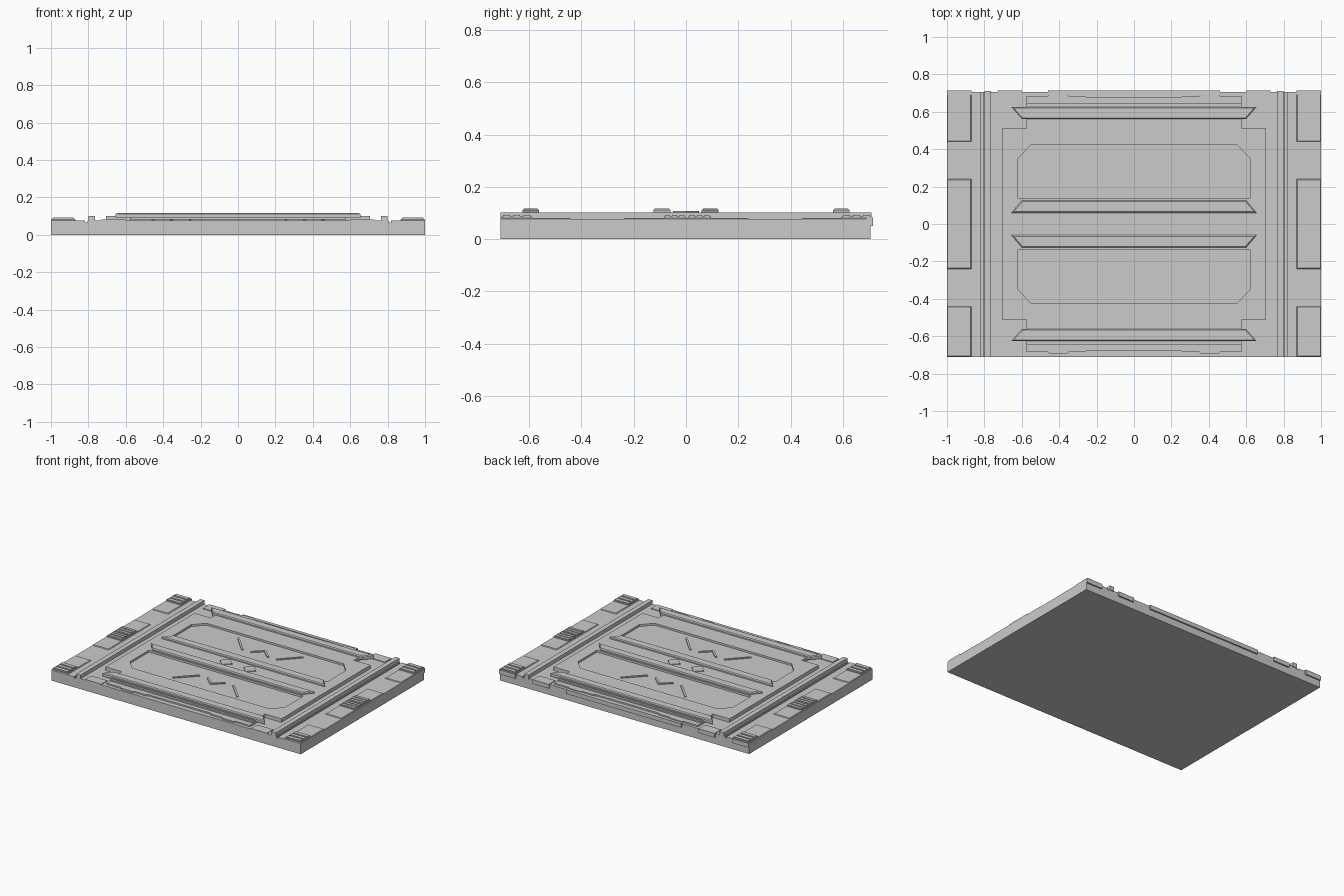
import bpy, bmesh
from math import radians
from mathutils import Matrix

if "Cube" in bpy.data.objects:
    bpy.data.objects.remove(bpy.data.objects["Cube"])


def prism(name, pts, z0, z1, inset=0.0):
    """Extruded outline; inset shrinks the top rim into a small bevel."""
    bm = bmesh.new()
    face = bm.faces.new([bm.verts.new((x, y, z0)) for x, y in pts])
    top = bmesh.ops.extrude_face_region(bm, geom=[face])["geom"]
    for v in top:
        if isinstance(v, bmesh.types.BMVert):
            v.co.z = z1
    bmesh.ops.recalc_face_normals(bm, faces=bm.faces)
    if inset:
        zt = max(z0, z1)
        rim = [e for e in bm.edges if all(abs(v.co.z - zt) < 1e-6 for v in e.verts)]
        bmesh.ops.bevel(bm, geom=rim, offset=inset, segments=1, affect='EDGES')
    me = bpy.data.meshes.new(name)
    bm.to_mesh(me)
    bm.free()
    ob = bpy.data.objects.new(name, me)
    bpy.context.collection.objects.link(ob)
    return ob


def box(name, x0, x1, y0, y1, z0, z1, inset=0.0):
    x0, x1 = sorted((x0, x1))
    y0, y1 = sorted((y0, y1))
    return prism(name, [(x0, y0), (x1, y0), (x1, y1), (x0, y1)], z0, z1, inset)


def bar(name, a, b, w, z0, z1):
    """Thin bar between two points in plan."""
    dx, dy = b[0] - a[0], b[1] - a[1]
    l = (dx * dx + dy * dy) ** 0.5
    nx, ny = -dy / l * w / 2, dx / l * w / 2
    return prism(name, [(a[0] - nx, a[1] - ny), (b[0] - nx, b[1] - ny),
                        (b[0] + nx, b[1] + ny), (a[0] + nx, a[1] + ny)], z0, z1)


def cut(target, cutter):
    m = target.modifiers.new("cut", 'BOOLEAN')
    m.operation, m.solver, m.object = 'DIFFERENCE', 'EXACT', cutter
    cutter.hide_render = True
    cutter.hide_set(True)
    cutter.display_type = 'WIRE'


# Base slab with a narrow groove beside each rail
base = box("base_slab", -1, 1, -0.71, 0.705, 0, 0.076)
for s in (-1, 1):
    cut(base, box("groove_cutter", s * 0.805, s * 0.818, -0.8, 0.8, 0.066, 0.2))

# Stepped central plate
H = 0.102
plate = prism("central_plate",
              [(-0.705, -0.51), (-0.575, -0.51), (-0.575, -0.63), (0.575, -0.63),
               (0.575, -0.51), (0.705, -0.51), (0.705, 0.51), (0.575, 0.51),
               (0.575, 0.63), (-0.575, 0.63), (-0.575, 0.51), (-0.705, 0.51)],
              0.07, H)
FLOOR = 0.088
for t in (-1, 1):
    # Half-octagon recessed panels
    pts = [(-0.62, 0.135), (0.62, 0.135), (0.62, 0.35), (0.55, 0.425),
           (-0.55, 0.425), (-0.62, 0.35)]
    cut(plate, prism("panel_cutter", [(x, y * t) for x, y in pts], FLOOR, 0.2))

    # Chevron and slanted accents inside the panels
    for s in (-1, 1):
        bar("slanted_accent", (s * 0.26, t * 0.375), (s * 0.135, t * 0.245), 0.014, 0.08, FLOOR + 0.007)
        bar("chevron_arm", (s * 0.07, t * 0.245), (0, t * 0.31), 0.014, 0.08, FLOOR + 0.007)

    # Cross ribs with slanted ends
    for name, yw, yn in (("inner_rib", 0.06, 0.125), ("outer_rib", 0.625, 0.562)):
        prism(name, [(-0.655, t * yw), (0.655, t * yw), (0.60, t * yn), (-0.60, t * yn)],
              0.092, 0.117, 0.006)

    # Notched ledge beyond the outer ribs
    half = [(0.575, 0.685), (0.46, 0.685), (0.45, 0.695), (0.36, 0.695),
            (0.35, 0.685), (0.26, 0.685), (0.25, 0.675)]
    edge = half + [(-x, y) for x, y in reversed(half)]
    outline = [(-0.575, 0.62), (0.575, 0.62)] + edge
    prism("outer_ledge", [(x, y * t) for x, y in outline], 0.07, 0.086)
    box("ledge_strip", -0.575, 0.575, t * 0.625, t * 0.645, 0.07, 0.095)

# Centre diamonds
for s in (-1, 1):
    r, c = 0.05, s * 0.095
    prism("diamond", [(c - r, 0), (c, -r), (c + r, 0), (c, r)], 0.09, H + 0.005)

# Back edge lips
box("back_lip", -0.46, 0.46, 0.69, 0.715, 0.05, 0.08)
for s in (-1, 1):
    box("back_side_lip", s * 0.60, s * 0.73, 0.64, 0.715, 0.05, 0.081)
    box("front_side_lip", s * 0.60, s * 0.73, -0.71, -0.64, 0.07, 0.081)
    box("back_corner_lip", s * 0.87, s, 0.69, 0.715, 0.05, 0.082)

    # Long rails
    box("rail", s * 0.765, s * 0.80, -0.71, 0.71, 0.07, 0.102)

    # Raised end plates and ribbed pads
    for y0, y1 in ((-0.71, -0.44), (-0.24, 0.24), (0.44, 0.705)):
        box("end_plate", s * 0.87, s, y0, y1, 0.07, 0.081, 0.004)
    for y0, y1 in ((-0.705, -0.59), (-0.085, -0.002), (0.008, 0.095), (0.595, 0.71)):
        box("pad", s * 0.875, s * 0.995, y0, y1, 0.075, 0.087)
        n = 3
        step = (y1 - y0) / n
        for i in range(n):
            a = y0 + i * step
            box("pad_bar", s * 0.88, s * 0.99, a + step * 0.15, a + step * 0.85, 0.08, 0.092)
